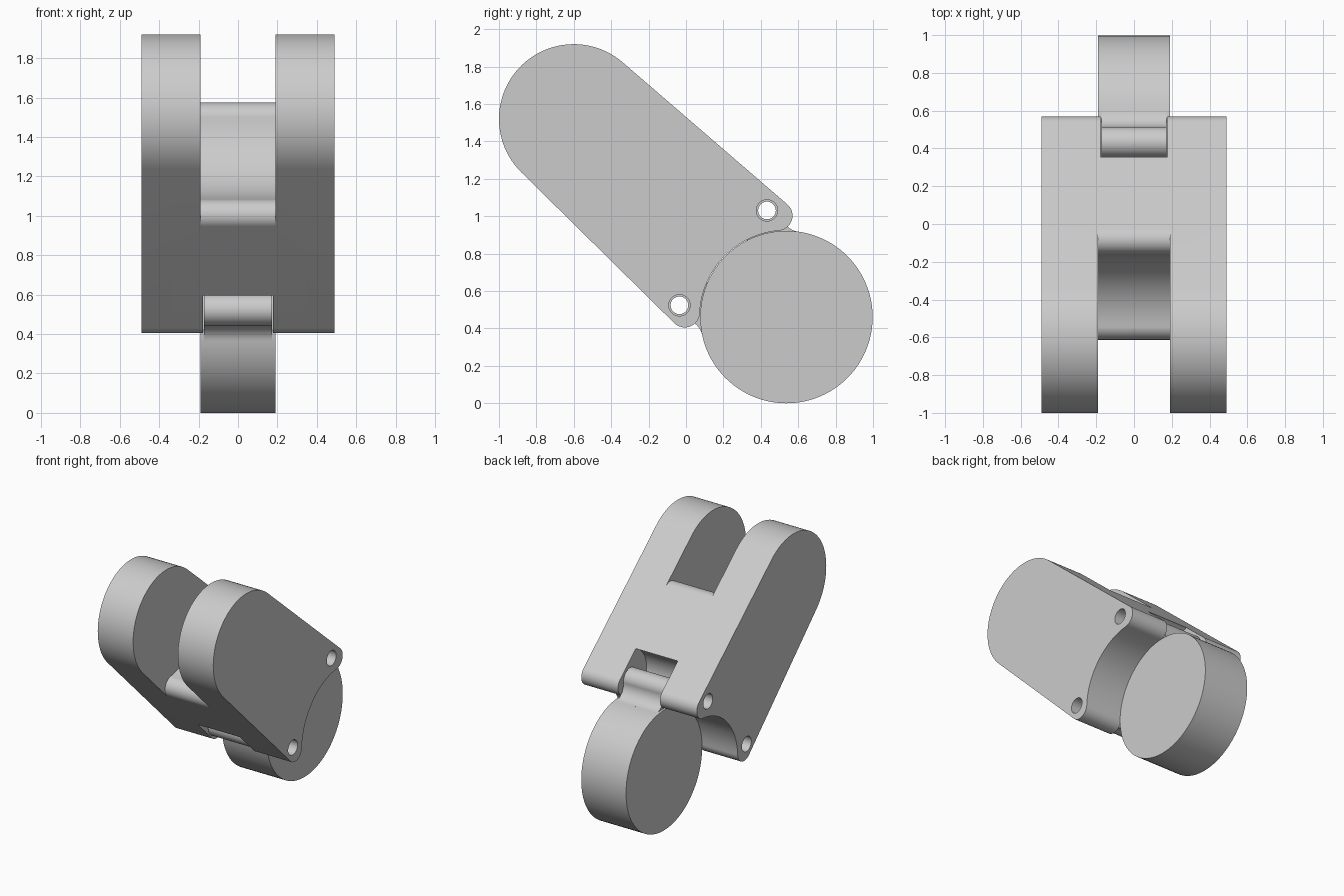
import bpy, bmesh, math
from mathutils import Vector

if "Cube" in bpy.data.objects:
    bpy.data.objects.remove(bpy.data.objects["Cube"], do_unlink=True)

grey = bpy.data.materials.new("light_grey")
grey.use_nodes = True
grey.diffuse_color = (0.6, 0.6, 0.6, 1)
grey.node_tree.nodes["Principled BSDF"].inputs["Base Color"].default_value = (0.6, 0.6, 0.6, 1)


def ang(v):
    return math.atan2(v.y, v.x)


def arc(c, r, a0, a1, ccw=True):
    """Points on an arc in the side plane (y, z)."""
    sweep = (a1 - a0) % math.tau if ccw else -((a0 - a1) % math.tau)
    n = max(6, int(abs(sweep) / math.tau * 96))
    return [c + r * Vector((math.cos(a0 + sweep * i / n), math.sin(a0 + sweep * i / n)))
            for i in range(n + 1)]


def prism(name, pts, half):
    """Side outline extruded across x, symmetric about x = 0."""
    bm = bmesh.new()
    face = bm.faces.new([bm.verts.new((-half, p.x, p.y)) for p in pts])
    ext = bmesh.ops.extrude_face_region(bm, geom=[face])["geom"]
    bmesh.ops.translate(bm, vec=(2 * half, 0, 0),
                        verts=[e for e in ext if isinstance(e, bmesh.types.BMVert)])
    bmesh.ops.remove_doubles(bm, verts=bm.verts, dist=1e-5)
    bmesh.ops.recalc_face_normals(bm, faces=bm.faces)
    mesh = bpy.data.meshes.new(name)
    bm.to_mesh(mesh)
    bm.free()
    mesh.materials.append(grey)
    ob = bpy.data.objects.new(name, mesh)
    bpy.context.collection.objects.link(ob)
    return ob


def disc(name, c, r, half):
    return prism(name, arc(c, r, 0, math.tau - math.tau / 96), half)


def combine(ob, tool, operation):
    bpy.context.view_layer.objects.active = ob
    mod = ob.modifiers.new(operation, "BOOLEAN")
    mod.operation, mod.solver, mod.object = operation, "EXACT", tool
    bpy.ops.object.modifier_apply(modifier=mod.name)
    bpy.data.objects.remove(tool, do_unlink=True)


# Key centres and radii in the side plane
big, big_r = Vector((-0.6, 1.52)), 0.4
hub, hub_r = Vector((0.537, 0.461)), 0.461
cavity_r, fork_r, corner_r = 0.464, 0.44, 0.08
pins = [Vector((0.433, 1.031)), Vector((-0.035, 0.524))]
up_n = Vector((0.653, 0.757)).normalized()
low_n = Vector((-0.702, -0.712)).normalized()
up_d, low_d = Vector((up_n.y, -up_n.x)), Vector((-low_n.y, low_n.x))


def corner(n, d, c, r, sign):
    """Centre of a rounding tangent to a long edge and to circle c, r."""
    v = big + n * (big_r - corner_r) - c
    k = v.dot(d)
    t = -k + sign * math.sqrt(k * k - v.dot(v) + (r + corner_r) ** 2)
    return c + v + d * t


# Body: tapered link with a hollow for the hub
low, up = corner(low_n, low_d, hub, cavity_r, -1), corner(up_n, up_d, hub, cavity_r, -1)
outline = arc(big, big_r, ang(up_n), ang(low_n))
outline += arc(low, corner_r, ang(low_n), ang(hub - low))
outline += arc(hub, cavity_r, ang(low - hub), ang(up - hub), False)[1:-1]
outline += arc(up, corner_r, ang(hub - up), ang(up_n))
body = prism("link_body", outline, 0.49)

# Fork gap with rounded lips
low, up = corner(low_n, low_d, big, fork_r, 1), corner(up_n, up_d, big, fork_r, 1)
gap = arc(low, corner_r, ang(low_n), ang(big - low), False)
gap += arc(big, fork_r, ang(low - big), ang(up - big))[1:-1]
gap += arc(up, corner_r, ang(big - up), ang(up_n), False)
gap += [Vector((0.3, 2.3)), Vector((-1.4, 2.3)), Vector((-1.4, 0.6))]
combine(body, prism("fork_gap", gap, 0.19), "DIFFERENCE")

# Hinge pockets and pin holes in the body
for p in pins:
    combine(body, disc("hinge_pocket", p, 0.21, 0.178), "DIFFERENCE")
    combine(body, disc("pin_hole", p, 0.057, 0.6), "DIFFERENCE")

# Round hub with two hinge lugs
wheel = disc("round_hub", hub, hub_r, 0.19)
barrel_r, fillet_r = 0.08, 0.1
for p in pins:
    axis = (p - hub).normalized()
    side = Vector((axis.y, -axis.x))
    dist = (p - hub).length
    ra, rb = hub_r + fillet_r, barrel_r + fillet_r
    a = (ra * ra - rb * rb + dist * dist) / (2 * dist)
    b = math.sqrt(ra * ra - a * a)
    f1, f2 = hub + axis * a + side * b, hub + axis * a - side * b
    lug = [hub + axis * 0.2]
    lug += arc(f1, fillet_r, ang(hub - f1), ang(p - f1), False)
    lug += arc(p, barrel_r, ang(f1 - p), ang(f2 - p))[1:-1]
    lug += arc(f2, fillet_r, ang(p - f2), ang(hub - f2), False)
    combine(wheel, prism("hinge_lug", lug, 0.172), "UNION")
    combine(wheel, disc("lug_hole", p, 0.047, 0.6), "DIFFERENCE")

# Smooth the curved walls, keep the rims sharp
bpy.ops.object.select_all(action="DESELECT")
for ob in (body, wheel):
    ob.select_set(True)
bpy.context.view_layer.objects.active = body
bpy.ops.object.shade_smooth_by_angle(angle=math.radians(30))
